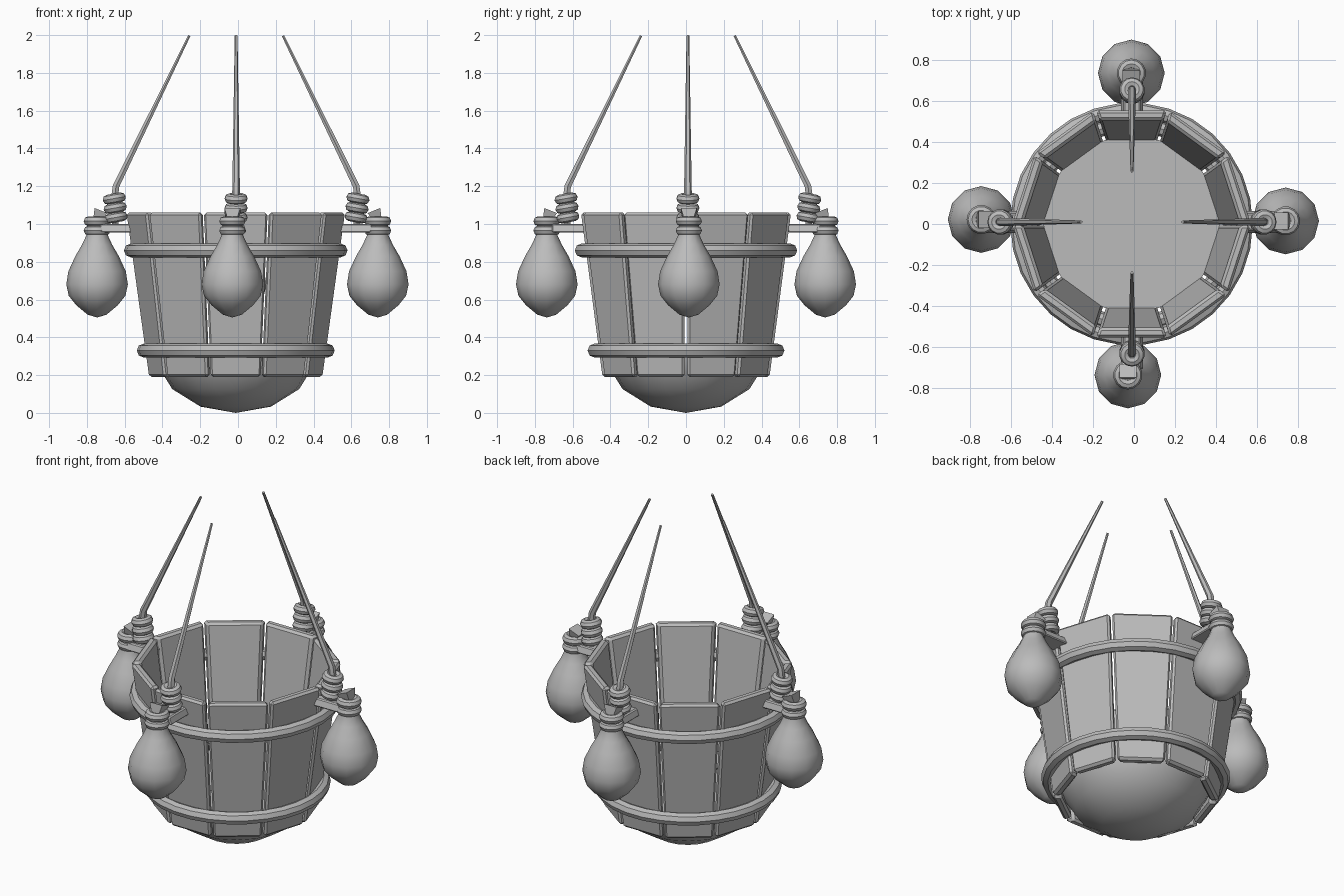
import bpy, bmesh
from math import radians, sin, cos, tan, pi
from mathutils import Matrix, Vector

if "Cube" in bpy.data.objects:
    bpy.data.objects.remove(bpy.data.objects["Cube"])

grey = bpy.data.materials.new("plain_grey")
grey.use_nodes = True
COLOUR = (0.5, 0.5, 0.5, 1)
grey.diffuse_color = COLOUR
grey.node_tree.nodes["Principled BSDF"].inputs["Base Color"].default_value = COLOUR


def finish(obj, name, matrix=None, smooth=True):
    obj.name = name
    obj.data.materials.append(grey)
    if matrix is not None:
        obj.matrix_world = matrix
    bpy.context.view_layer.objects.active = obj
    bpy.ops.object.select_all(action="DESELECT")
    obj.select_set(True)
    if smooth:
        bpy.ops.object.shade_smooth_by_angle(angle=radians(40))
    return obj


def mesh_object(bm):
    bmesh.ops.recalc_face_normals(bm, faces=bm.faces)
    mesh = bpy.data.meshes.new("part")
    bm.to_mesh(mesh)
    bm.free()
    obj = bpy.data.objects.new("part", mesh)
    bpy.context.collection.objects.link(obj)
    return obj


def lathe(name, profile, sides, matrix):
    """Turn (radius, height) points round z; open ends are capped."""
    bm = bmesh.new()
    rings = []
    for r, z in profile:
        if r == 0:
            rings.append([bm.verts.new((0, 0, z))] * sides)
        else:
            rings.append([bm.verts.new((r * cos(2 * pi * i / sides), r * sin(2 * pi * i / sides), z))
                          for i in range(sides)])
    for low, high in zip(rings, rings[1:]):
        for i in range(sides):
            j = (i + 1) % sides
            corners = list(dict.fromkeys((low[i], low[j], high[j], high[i])))
            bm.faces.new(corners)
    for ring, radius in ((rings[0], profile[0][0]), (rings[-1], profile[-1][0])):
        if radius > 0:
            bm.faces.new(ring)
    return finish(mesh_object(bm), name, matrix)


def block(name, bottom, top, matrix, bevel):
    """Eight-cornered block from two lists of four corners."""
    bm = bmesh.new()
    low = [bm.verts.new(p) for p in bottom]
    high = [bm.verts.new(p) for p in top]
    bm.faces.new(low)
    bm.faces.new(high)
    for i in range(4):
        j = (i + 1) % 4
        bm.faces.new((low[i], low[j], high[j], high[i]))
    obj = finish(mesh_object(bm), name, matrix, smooth=False)
    if bevel:
        mod = obj.modifiers.new("soft_edges", "BEVEL")
        mod.width = bevel
        mod.segments = 1
    return obj


def rectangle(x0, x1, y0, y1, z):
    return [(x0, y0, z), (x1, y0, z), (x1, y1, z), (x0, y1, z)]


def ring(name, major, minor, matrix, segments, minor_segments=8):
    bpy.ops.mesh.primitive_torus_add(major_radius=major, minor_radius=minor,
                                     major_segments=segments, minor_segments=minor_segments)
    return finish(bpy.context.object, name, matrix)


# Basket staves
PLANKS = 10
BASKET = Matrix.Translation((-0.012, 0, 0))
half = tan(pi / PLANKS)


def stave_end(apothem, z, thick=0.05, gap=0.008):
    inner = apothem - thick
    a, b = inner * half - gap, apothem * half - gap
    return [(inner, -a, z), (apothem, -b, z), (apothem, b, z), (inner, a, z)]


for i in range(PLANKS):
    turn = Matrix.Rotation(2 * pi * (i + 0.5) / PLANKS, 4, "Z")
    block(f"stave_{i + 1}", stave_end(0.442, 0.19), stave_end(0.556, 1.06), BASKET @ turn, 0.013)

# Hoops round the staves
for name, z, radius in (("upper_hoop", 0.86, 0.555), ("lower_hoop", 0.33, 0.487)):
    ring(name, radius, 0.037, BASKET @ Matrix.Translation((0, 0, z)), 30)

# Rounded bottom with a flat floor
steps = [radians(90 * k / 3.5) for k in range(4)] + [pi / 2]
dome = [(0.43 * sin(a) if a else 0, 0.335 - 0.335 * cos(a)) for a in steps]
lathe("round_bottom", dome, 20, BASKET)

# Thin round plate on the floor
lathe("floor_plate", [(0.16, 0.335), (0.16, 0.341)], 14, Matrix.Translation((0.1, -0.25, 0)))

# Sandbag outline, from the bottom to the neck
BAG = [(0, 0.505), (0.05, 0.52), (0.11, 0.57), (0.15, 0.62), (0.163, 0.68), (0.152, 0.75),
       (0.115, 0.83), (0.08, 0.89), (0.057, 0.94), (0.05, 1.03)]

# Four hanging sets: angle, bag distance, bag sideways shift
SIDES = {"left": (0, 0.75, 0.005), "back": (90, 0.727, 0.003),
         "right": (180, 0.736, -0.012), "front": (270, 0.747, -0.02)}

for side, (angle, distance, shift) in SIDES.items():
    frame = Matrix.Translation((-0.01, 0.01, 0)) @ Matrix.Rotation(radians(angle), 4, "Z")
    bag_frame = frame @ Matrix.Translation((distance, shift, 0))

    # Bag, neck cords and flared tie
    lathe(f"{side}_sandbag", BAG, 12, bag_frame)
    for n, z in enumerate((0.965, 1.015)):
        ring(f"{side}_neck_cord_{n + 1}", 0.045, 0.026, bag_frame @ Matrix.Translation((0, 0, z)), 14)
    lean = bag_frame @ Matrix.Translation((0, 0, 1.02)) @ Matrix.Rotation(radians(-22), 4, "Y")
    block(f"{side}_bag_tie", rectangle(-0.022, 0.022, -0.025, 0.025, 0),
          rectangle(-0.036, 0.036, -0.042, 0.042, 0.055), lean, 0)

    # Tab joining bag and basket
    block(f"{side}_tab", rectangle(0.53, 0.72, -0.055, 0.055, 0.955),
          rectangle(0.53, 0.72, -0.04, 0.04, 1.0), frame, 0.006)

    # Rope coils
    for n, (r, z) in enumerate(((0.636, 1.035), (0.64, 1.085), (0.645, 1.135))):
        tilt = Matrix.Translation((r, 0, z)) @ Matrix.Rotation(radians(10), 4, "Y")
        ring(f"{side}_rope_coil_{n + 1}", 0.036, 0.026, frame @ tilt, 14)

    # Tapered rope
    curve = bpy.data.curves.new("path", "CURVE")
    curve.dimensions = "3D"
    curve.bevel_depth = 0.021
    curve.bevel_resolution = 1
    curve.use_fill_caps = True
    line = curve.splines.new("POLY")
    path = [(0.64, 1.0, 1), (0.642, 1.15, 1), (0.636, 1.2, 0.95), (0.248, 1.997, 0.35)]
    line.points.add(len(path) - 1)
    for point, (r, z, width) in zip(line.points, path):
        point.co = (r, 0, z, 1)
        point.radius = width
    rope = bpy.data.objects.new("path", curve)
    bpy.context.collection.objects.link(rope)
    bpy.ops.object.select_all(action="DESELECT")
    bpy.context.view_layer.objects.active = rope
    rope.select_set(True)
    bpy.ops.object.convert(target="MESH")
    finish(bpy.context.object, f"{side}_rope", frame)
